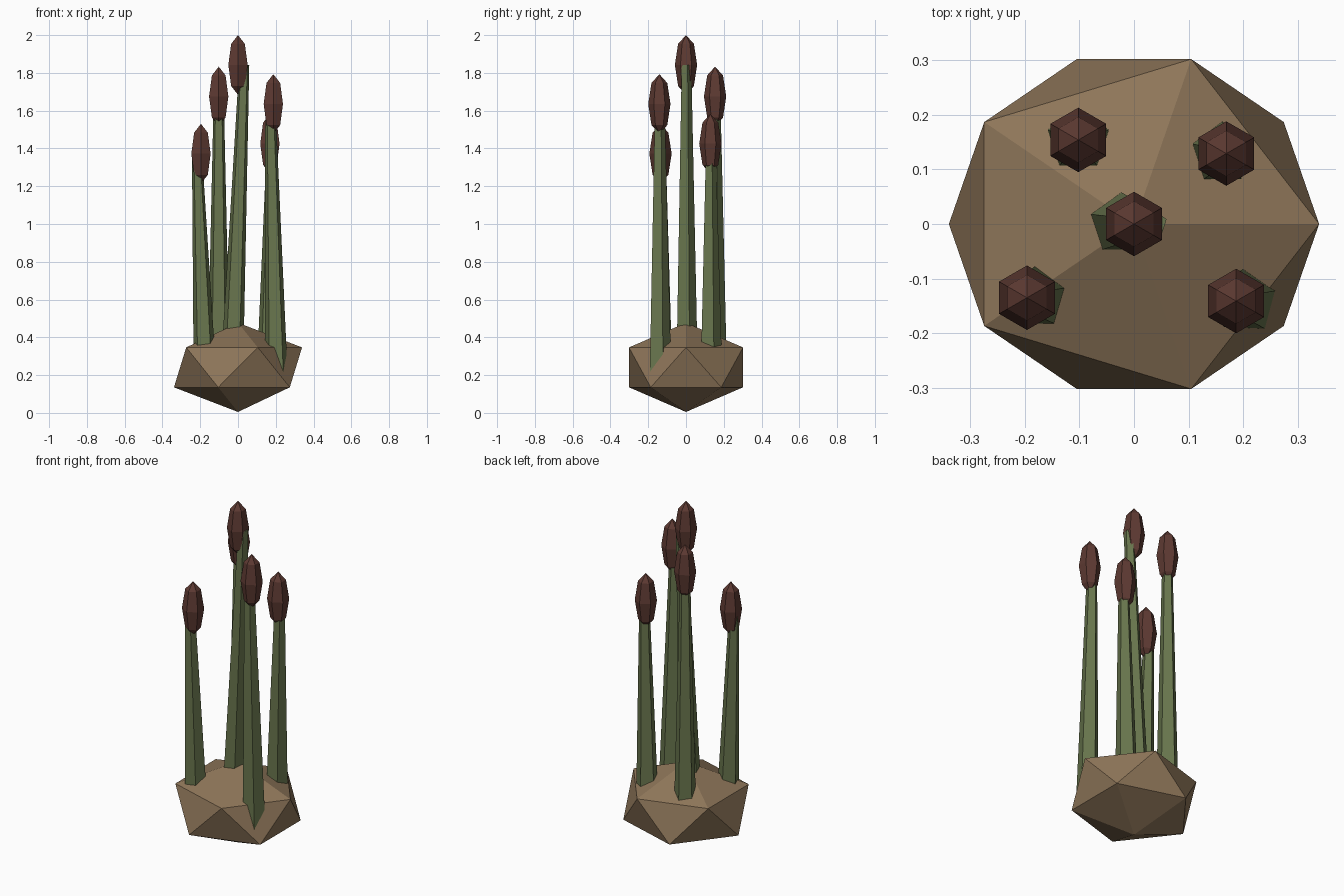
import bpy
import math
from mathutils import Vector

cube = bpy.data.objects.get("Cube")
if cube:
    bpy.data.objects.remove(cube, do_unlink=True)


def make_material(name, rgb):
    mat = bpy.data.materials.new(name)
    mat.use_nodes = True
    colour = (*rgb, 1.0)
    mat.diffuse_color = colour
    bsdf = next(n for n in mat.node_tree.nodes if n.type == "BSDF_PRINCIPLED")
    bsdf.inputs["Base Color"].default_value = colour
    return mat


def finish(name, mat):
    obj = bpy.context.object
    obj.name = name
    obj.data.name = name
    obj.data.materials.append(mat)
    return obj


earth = make_material("earth brown", (0.27, 0.18, 0.10))
green = make_material("reed green", (0.14, 0.18, 0.075))
russet = make_material("seed head brown", (0.11, 0.042, 0.032))

# Faceted clump of earth
bpy.ops.mesh.primitive_ico_sphere_add(subdivisions=1, radius=1, location=(0, 0, 0.241))
finish("earth_mound", earth).scale = (0.379, 0.355, 0.236)

STEM_FOOT = 0.2


def add_reed(label, x, y, height, lean):
    """A tapered stem leaning sideways about its middle, under an upright head."""
    foot = Vector((x - lean, y, STEM_FOOT))
    tip = Vector((x + lean, y, height))
    axis = tip - foot
    bpy.ops.mesh.primitive_cone_add(
        vertices=5, radius1=0.063, radius2=0.028, depth=axis.length,
        location=(foot + tip) / 2,
        rotation=(0, math.atan2(axis.x, axis.z), 0))
    finish(label + "_stem", green)

    bpy.ops.mesh.primitive_uv_sphere_add(
        segments=6, ring_count=4, radius=1, location=(x, y, height))
    finish(label + "_seed_head", russet).scale = (0.059, 0.059, 0.158)


# Reeds: position, head height and sideways lean
add_reed("centre", 0.0, 0.0, 1.842, 0.033)
add_reed("front_left", 0.187, -0.141, 1.635, -0.016)
add_reed("back_left", 0.169, 0.129, 1.425, 0.01)
add_reed("front_right", -0.196, -0.135, 1.372, -0.021)
add_reed("back_right", -0.102, 0.154, 1.675, 0.0)
